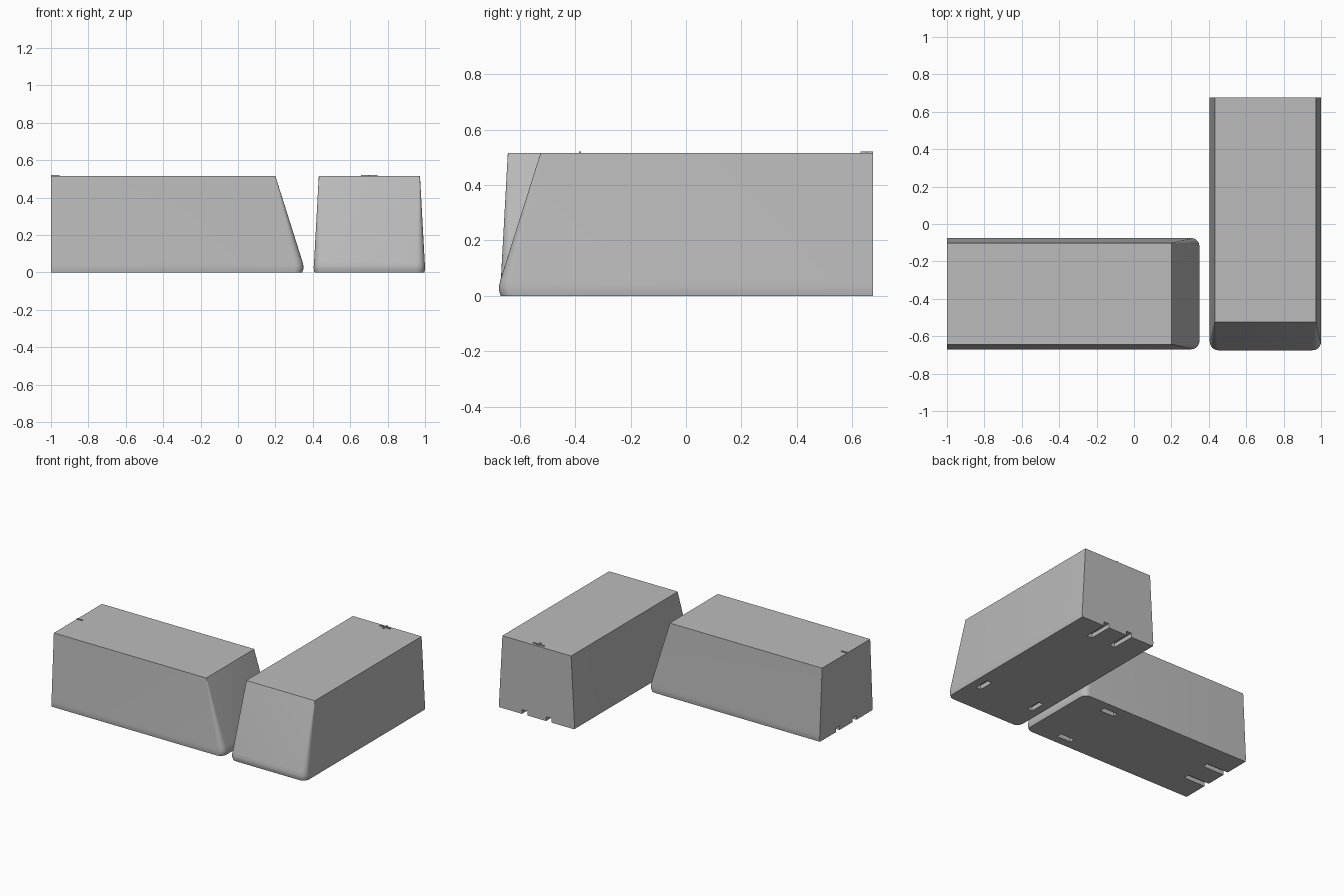
import bpy, bmesh, math
from mathutils import Matrix

if "Cube" in bpy.data.objects:
    bpy.data.objects.remove(bpy.data.objects["Cube"])

L, W, H = 1.35, 0.595, 0.515      # block length, width, height
BACK, NOSE = L / 2, -L / 2
SEG = 6                           # facets per rounded corner

grey = bpy.data.materials.new("light_grey")
grey.diffuse_color = (0.5, 0.5, 0.5, 1)
grey.use_nodes = True
grey.node_tree.nodes["Principled BSDF"].inputs["Base Color"].default_value = grey.diffuse_color


def ring(half_w, nose, r, z):
    """Outline with square back corners and two rounded nose corners."""
    pts = [(half_w, BACK, z), (-half_w, BACK, z)]
    for side, start in ((-1, math.pi), (1, 1.5 * math.pi)):
        cx, cy = side * (half_w - r), nose + r
        for i in range(SEG + 1):
            a = start + i / SEG * math.pi / 2
            pts.append((cx + r * math.cos(a), cy + r * math.sin(a), z))
    return pts


def finish(name, bm, place):
    bmesh.ops.recalc_face_normals(bm, faces=bm.faces)
    me = bpy.data.meshes.new(name)
    bm.to_mesh(me)
    bm.free()
    me.materials.append(grey)
    ob = bpy.data.objects.new(name, me)
    ob.matrix_world = place
    bpy.context.collection.objects.link(ob)
    return ob


def boxes(name, specs, place):
    """One object from (centre, size) boxes."""
    bm = bmesh.new()
    for c, s in specs:
        bmesh.ops.create_cube(bm, size=1, matrix=Matrix.Translation(c) @ Matrix.Diagonal((*s, 1)))
    return finish(name, bm, place)


def block(name, place):
    # Lofted body: upright foot, then tapered sides and a raked nose
    hw = W / 2
    rings = [ring(hw - 0.003, NOSE + 0.006, 0.045, 0), ring(hw, NOSE, 0.045, 0.02),
             ring(hw, NOSE, 0.045, 0.035), ring(hw - 0.002, NOSE + 0.006, 0.042, 0.06),
             ring(hw - 0.027, NOSE + 0.15, 0.004, H)]
    bm = bmesh.new()
    vs = [[bm.verts.new(p) for p in r] for r in rings]
    n = len(vs[0])
    for lo, hi in zip(vs, vs[1:]):
        for i in range(n):
            j = (i + 1) % n
            bm.faces.new((lo[i], lo[j], hi[j], hi[i]))
    bm.faces.new(vs[0])
    bm.faces.new(vs[-1])
    body = finish(name, bm, place)

    # Underside: two open grooves at the back, two short slots near the nose
    cuts = []
    for s in (-1, 1):
        cuts.append(((s * 0.095, BACK - 0.07, 0), (0.042, 0.2, 0.06)))
        cuts.append(((s * 0.215, -0.405, 0), (0.038, 0.11, 0.06)))
    cutter = boxes(name + "_cutter", cuts, place)
    cutter.hide_render = True
    mod = body.modifiers.new("underside_slots", 'BOOLEAN')
    mod.object = cutter
    mod.operation = 'DIFFERENCE'
    mod.solver = 'EXACT'
    bpy.ops.object.select_all(action='DESELECT')
    bpy.context.view_layer.objects.active = body
    body.select_set(True)
    bpy.context.view_layer.update()
    bpy.ops.object.modifier_apply(modifier=mod.name)
    bpy.data.objects.remove(cutter)
    bpy.ops.object.shade_smooth_by_angle(angle=math.radians(25))


side_place = Matrix.Translation((-0.325, -0.3725, 0)) @ Matrix.Rotation(math.pi / 2, 4, 'Z')
front_place = Matrix.Translation((0.7025, 0, 0))
block("side_block", side_place)
block("front_block", front_place)

# Raised marks on the back edge of each top: a dash and a cross
dash = ((0, BACK - 0.0225, H + 0.002), (0.008, 0.045, 0.008))
bar = ((0, BACK - 0.0225, H + 0.002), (0.088, 0.008, 0.008))
boxes("dash_mark", [dash], Matrix.Translation((0, -0.01, 0)) @ side_place)
boxes("cross_mark", [dash, bar], front_place)
